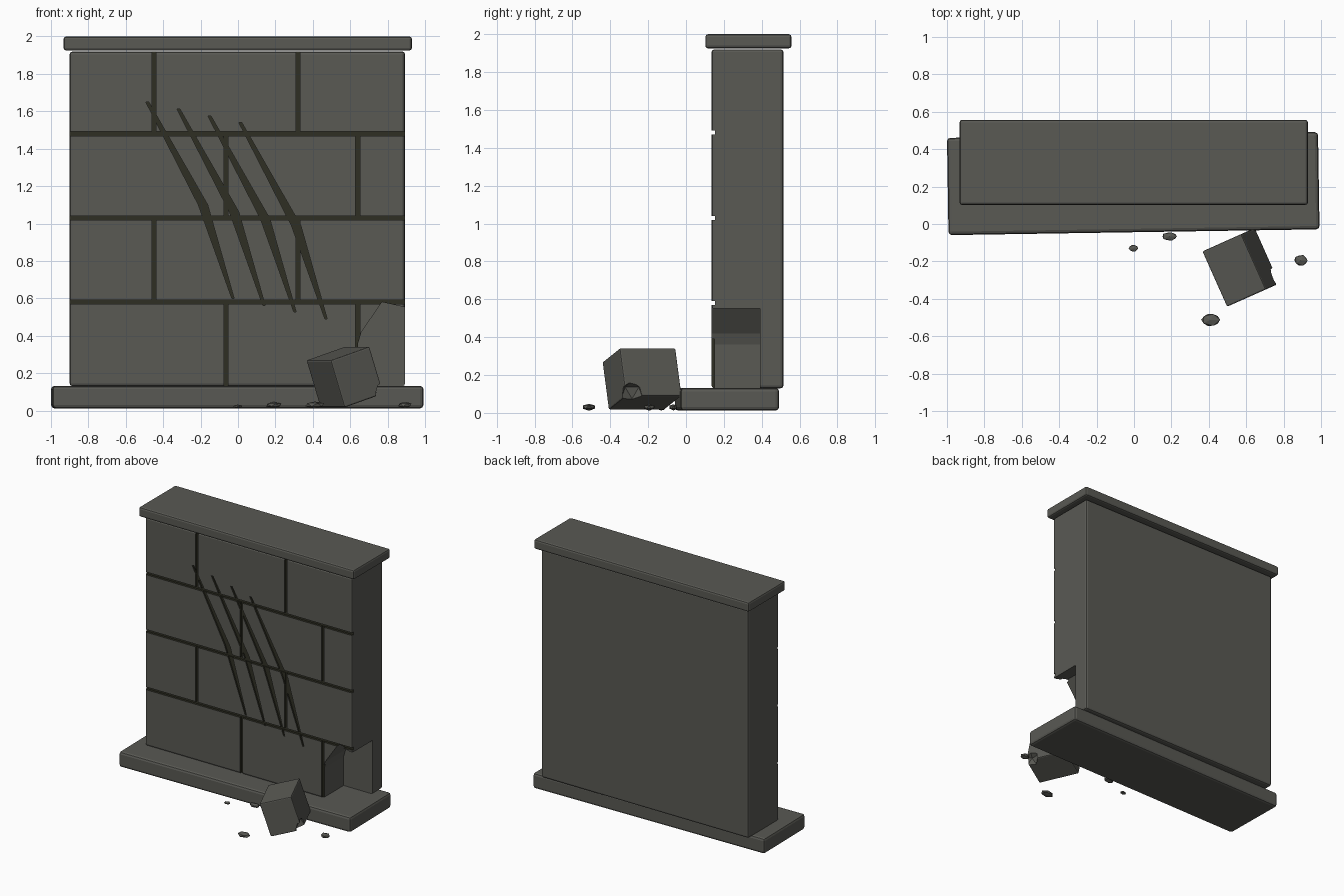
import bpy, bmesh, random
from math import radians
from mathutils import Vector, Matrix

random.seed(4)
if "Cube" in bpy.data.objects:
    bpy.data.objects.remove(bpy.data.objects["Cube"], do_unlink=True)


def make_material(name, rgb):
    mat = bpy.data.materials.new(name)
    mat.use_nodes = True
    colour = (*rgb, 1)
    mat.diffuse_color = colour
    shader = next(n for n in mat.node_tree.nodes if n.type == 'BSDF_PRINCIPLED')
    shader.inputs["Base Color"].default_value = colour
    return mat


STONE = make_material("grey stone", (0.1, 0.1, 0.088))
MORTAR = make_material("dark mortar", (0.028, 0.028, 0.017))


def finish(name, bm, index=0):
    bmesh.ops.recalc_face_normals(bm, faces=bm.faces)
    mesh = bpy.data.meshes.new(name)
    for face in bm.faces:
        face.material_index = index
    bm.to_mesh(mesh)
    bm.free()
    mesh.materials.append(STONE)
    mesh.materials.append(MORTAR)
    obj = bpy.data.objects.new(name, mesh)
    bpy.context.collection.objects.link(obj)
    return obj


def box(name, low, high, bevel=0.0, index=0, matrix=None):
    low, high = Vector(low), Vector(high)
    bm = bmesh.new()
    bmesh.ops.create_cube(bm, size=1)
    for v in bm.verts:
        v.co = (low + high) / 2 + v.co * (high - low)
    if bevel:
        bmesh.ops.bevel(bm, geom=bm.edges[:], offset=bevel, segments=2,
                        profile=0.5, affect='EDGES')
    if matrix:
        bm.transform(matrix)
    return finish(name, bm, index)


def prism(name, outline, y0, y1, index=0):
    # outline in x and z, pushed along y
    bm = bmesh.new()
    face = bm.faces.new([bm.verts.new((x, y0, z)) for x, z in outline])
    pushed = bmesh.ops.extrude_face_region(bm, geom=[face])["geom"]
    bmesh.ops.translate(bm, vec=(0, y1 - y0, 0),
                        verts=[g for g in pushed if isinstance(g, bmesh.types.BMVert)])
    return finish(name, bm, index)


def cut(target, cutter):
    cutter.hide_render = True
    mod = target.modifiers.new("cut", 'BOOLEAN')
    mod.operation, mod.solver, mod.object = 'DIFFERENCE', 'EXACT', cutter
    bpy.context.view_layer.objects.active = target
    bpy.ops.object.modifier_apply(modifier=mod.name)
    bpy.data.objects.remove(cutter, do_unlink=True)


# Main slabs
FRONT = 0.135
wall = box("wall", (-0.9, FRONT, 0.13), (0.893, 0.515, 1.92), 0.015)
box("cap", (-0.933, 0.102, 1.925), (0.93, 0.557, 2), 0.014)
turn = Matrix.Translation((-0.004, 0.216, 0)) @ Matrix.Rotation(radians(0.9), 4, 'Z')
box("base", (-0.992, -0.26, 0.012), (0.992, 0.26, 0.132), 0.018, matrix=turn)

# Mortar joints between the courses
courses = [1.95, 1.48, 1.03, 0.58, 0.1]
HALF = 0.011
for z in courses[1:-1]:
    cut(wall, box("joint", (-1, 0, z - HALF), (1, FRONT + 0.018, z + HALF), index=1))
for row in range(4):
    for x in ((-0.45, 0.32), (-0.065, 0.64))[row % 2]:
        cut(wall, box("joint", (x - HALF, 0, courses[row + 1]),
                      (x + HALF, FRONT + 0.016, courses[row]), index=1))

# Four slanting claw scratches
for i in range(4):
    path = [(-0.485, 1.65, 0.008), (-0.187, 1.1, 0.025), (-0.027, 0.6, 0.006)]
    path = [(x + 0.166 * i, z - 0.037 * i, w) for x, z, w in path]
    outline = [(x - w, z) for x, z, w in path] + [(x + w, z) for x, z, w in path[::-1]]
    cut(wall, prism("scratch", outline, 0, FRONT + 0.012, index=1))

# Broken corner
cut(wall, prism("break", [(0.642, 0.05), (0.642, 0.36), (0.66, 0.42), (0.77, 0.58),
                          (0.893, 0.552), (1, 0.53), (1, 0.05)], 0, 0.39))

# Fallen block, tilted on one edge, with a chipped corner
tilt = (Matrix.Translation((0.43, -0.295, 0.268)) @ Matrix.Rotation(radians(24), 4, 'Z')
        @ Matrix.Rotation(radians(-18), 4, 'Y'))
block = box("fallen_block", (0, -0.162, -0.265), (0.24, 0.162, 0), 0.008, matrix=tilt)
bm = bmesh.new()
bmesh.ops.create_icosphere(bm, subdivisions=1, radius=0.068,
                           matrix=Matrix.Translation((0.765, -0.285, 0.105)))
cut(block, finish("chip", bm))

# Pebbles: x, y, width, depth, height
pebbles = [(0.19, -0.066, 0.09, 0.05, 0.035), (-0.003, -0.13, 0.055, 0.04, 0.02),
           (0.893, -0.195, 0.08, 0.065, 0.036), (0.41, -0.512, 0.11, 0.075, 0.038)]
for i, (x, y, w, d, h) in enumerate(pebbles):
    bm = bmesh.new()
    bmesh.ops.create_icosphere(bm, subdivisions=1, radius=1)
    for v in bm.verts:
        p = v.co * random.uniform(0.9, 1.05)
        v.co = (x + p.x * w / 2, y + p.y * d / 2, 0.012 + (p.z + 1) * h / 2)
    finish(f"pebble_{i + 1}", bm)
